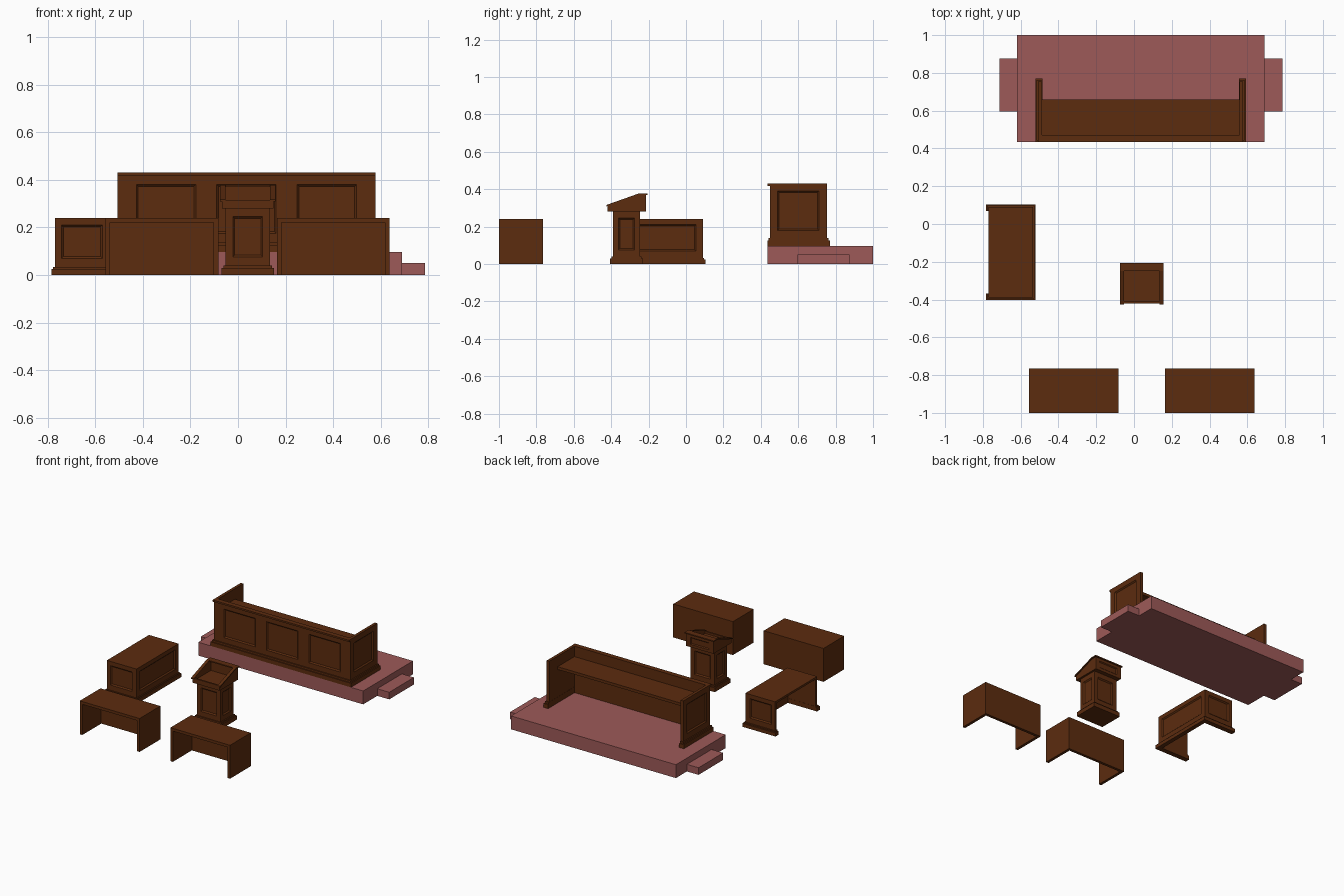
import bpy, bmesh
from mathutils import Vector

if "Cube" in bpy.data.objects:
    bpy.data.objects.remove(bpy.data.objects["Cube"])


def material(name, rgb):
    m = bpy.data.materials.new(name)
    m.diffuse_color = (*rgb, 1)
    m.use_nodes = True
    m.node_tree.nodes["Principled BSDF"].inputs["Base Color"].default_value = m.diffuse_color
    return m


WOOD = material("dark wood", (0.107, 0.025, 0.0045))
CARPET = material("dusty red carpet", (0.34, 0.102, 0.098))


def finish(name, bm, mat):
    bmesh.ops.recalc_face_normals(bm, faces=bm.faces)
    me = bpy.data.meshes.new(name)
    bm.to_mesh(me)
    bm.free()
    me.materials.append(mat)
    ob = bpy.data.objects.new(name, me)
    bpy.context.scene.collection.objects.link(ob)
    return ob


def loft(bm, a, b):
    """Closed solid between two matching outlines."""
    va, vb = [bm.verts.new(p) for p in a], [bm.verts.new(p) for p in b]
    n = len(va)
    bm.faces.new(va)
    bm.faces.new(vb[::-1])
    for i in range(n):
        bm.faces.new((va[i], va[(i + 1) % n], vb[(i + 1) % n], vb[i]))


def box(name, x, y, z, mat=WOOD):
    bm = bmesh.new()
    ring = [(x[0], y[0]), (x[1], y[0]), (x[1], y[1]), (x[0], y[1])]
    loft(bm, [(*p, z[0]) for p in ring], [(*p, z[1]) for p in ring])
    return finish(name, bm, mat)


def recess(ob, axis, sign, plane, panels, depth=0.008):
    """Cut bevelled recessed panels into a face; panels are (u0, u1, z0, z1)."""
    bm = bmesh.new()
    for u0, u1, z0, z1 in panels:
        rings = []
        for off, g in ((0.002, 0.002), (-depth, -depth)):
            pts = []
            for u, z in ((u0 - g, z0 - g), (u1 + g, z0 - g), (u1 + g, z1 + g), (u0 - g, z1 + g)):
                c = plane + sign * off
                pts.append((c, u, z) if axis == 'x' else (u, c, z))
            rings.append(pts)
        loft(bm, *rings)
    cutter = finish("panel_cutter", bm, WOOD)
    cutter.hide_render = True
    mod = ob.modifiers.new("panel", 'BOOLEAN')
    mod.operation, mod.solver, mod.object = 'DIFFERENCE', 'EXACT', cutter
    dg = bpy.context.evaluated_depsgraph_get()
    me = bpy.data.meshes.new_from_object(ob.evaluated_get(dg))
    ob.modifiers.clear()
    ob.data = me
    bpy.data.objects.remove(cutter)


# Carpeted platform with a step at each end
box("platform", (-0.62, 0.69), (0.435, 1.0), (0, 0.096), CARPET)
box("left_step", (-0.712, -0.62), (0.595, 0.875), (0, 0.051), CARPET)
box("right_step", (0.69, 0.785), (0.595, 0.875), (0, 0.051), CARPET)

# High bench: front wall with three panels, side walls, desk surface, cap
C, OUT, INN, Z0 = 0.0355, 0.5425, 0.522, 0.096
front = box("bench_front", (C - OUT, C + OUT), (0.45, 0.47), (Z0, 0.418))
recess(front, 'y', -1, 0.45, [(C + d - 0.125, C + d + 0.125, 0.175, 0.38) for d in (-0.338, 0, 0.338)])
box("bench_cap", (C - OUT, C + OUT), (0.435, 0.47), (0.418, 0.43))
box("bench_desktop", (C - INN, C + INN), (0.47, 0.66), (0.335, 0.355))
for s, side in ((-1, "left"), (1, "right")):
    w = box(side + "_bench_wall", sorted((C + s * OUT, C + s * INN)), (0.47, 0.755), (Z0, 0.43))
    recess(w, 'x', s, C + s * OUT, [(0.49, 0.71, 0.18, 0.39)])
# Stepped skirting around the bench
for i, (g, za, zb) in enumerate(((0.015, Z0, 0.125), (0.008, 0.125, 0.138))):
    box(f"bench_skirting_front_{i}", (C - OUT - g, C + OUT + g), (0.45 - g, 0.46), (za, zb))
    for s, side in ((-1, "left"), (1, "right")):
        box(f"bench_skirting_{side}_{i}", sorted((C + s * (OUT + g), C + s * (INN - 0.001))),
            (0.46, 0.755 + g), (za, zb))

# Lectern: panelled pedestal on stepped base
LX, LY = 0.041, -0.318
ped = box("lectern_pedestal", (LX - 0.094, LX + 0.094), (LY - 0.073, LY + 0.073), (0.04, 0.28))
for s in (-1, 1):
    recess(ped, 'y', s, LY + s * 0.073, [(LX - 0.063, LX + 0.063, 0.075, 0.245)])
    recess(ped, 'x', s, LX + s * 0.094, [(LY - 0.043, LY + 0.043, 0.075, 0.245)])
box("lectern_base", (LX - 0.11, LX + 0.11), (LY - 0.089, LY + 0.089), (0, 0.03))
box("lectern_base_step", (LX - 0.102, LX + 0.102), (LY - 0.081, LY + 0.081), (0.03, 0.04))


# Lectern head: sloped sides, low front lip, high back, sunken tray
def cheek(name, x0, x1, prof):
    bm = bmesh.new()
    loft(bm, [(x0, y, z) for y, z in prof], [(x1, y, z) for y, z in prof])
    return finish(name, bm, WOOD)


side_prof = [(-0.42, 0.28), (-0.215, 0.28), (-0.215, 0.37), (-0.25, 0.37), (-0.42, 0.31)]
rim_prof = [(-0.425, 0.308), (-0.25, 0.37), (-0.207, 0.37), (-0.207, 0.378), (-0.25, 0.378), (-0.425, 0.316)]
for s, side in ((-1, "left"), (1, "right")):
    cheek(side + "_lectern_cheek", LX + s * 0.108, LX + s * 0.094, side_prof)
    cheek(side + "_lectern_rim", LX + s * 0.116, LX + s * 0.094, rim_prof)
box("lectern_tray", (LX - 0.094, LX + 0.094), (-0.408, -0.23), (0.28, 0.3))
box("lectern_lip", (LX - 0.094, LX + 0.094), (-0.42, -0.408), (0.28, 0.314))
back = box("lectern_back", (LX - 0.094, LX + 0.094), (-0.232, -0.215), (0.28, 0.37))
recess(back, 'y', 1, -0.215, [(LX - 0.075, LX + 0.075, 0.3, 0.35)], 0.006)
box("lectern_back_rim", (LX - 0.094, LX + 0.094), (-0.25, -0.207), (0.37, 0.378))

# Side desk: panelled front faces +x, open on -x
box("side_desk_top", (-0.77, -0.535), (-0.388, 0.09), (0.225, 0.24))
fr = box("side_desk_front", (-0.552, -0.535), (-0.388, 0.09), (0, 0.225))
recess(fr, 'x', 1, -0.535, [(-0.35, 0.053, 0.07, 0.21)])
for s, side in ((-1, "near"), (1, "far")):
    y_out, y_in = -0.149 + s * 0.239, -0.149 + s * 0.219
    leg = box(side + "_side_desk_end", (-0.77, -0.552), sorted((y_out, y_in)), (0, 0.225))
    recess(leg, 'y', s, y_out, [(-0.742, -0.57, 0.07, 0.21)])
    for i, (g, za, zb) in enumerate(((0.014, 0, 0.025), (0.007, 0.025, 0.033))):
        box(f"{side}_side_desk_skirting_{i}", (-0.77 - g, -0.54), sorted((y_out + s * g, y_in - s * 0.001)), (za, zb))
for i, (g, za, zb) in enumerate(((0.014, 0, 0.025), (0.007, 0.025, 0.033))):
    box(f"side_desk_front_skirting_{i}", (-0.54, -0.535 + g), (-0.388 - g, 0.09 + g), (za, zb))

# Two plain tables, open towards the front
T = 0.02
for name, x0, x1 in (("left", -0.557, -0.082), ("right", 0.163, 0.637)):
    box(name + "_table_top", (x0, x1), (-1, -0.765), (0.24 - T, 0.24))
    box(name + "_table_back", (x0 + T, x1 - T), (-0.765 - T, -0.765), (0, 0.24 - T))
    box(name + "_table_leg_a", (x0, x0 + T), (-1, -0.765), (0, 0.24 - T))
    box(name + "_table_leg_b", (x1 - T, x1), (-1, -0.765), (0, 0.24 - T))
